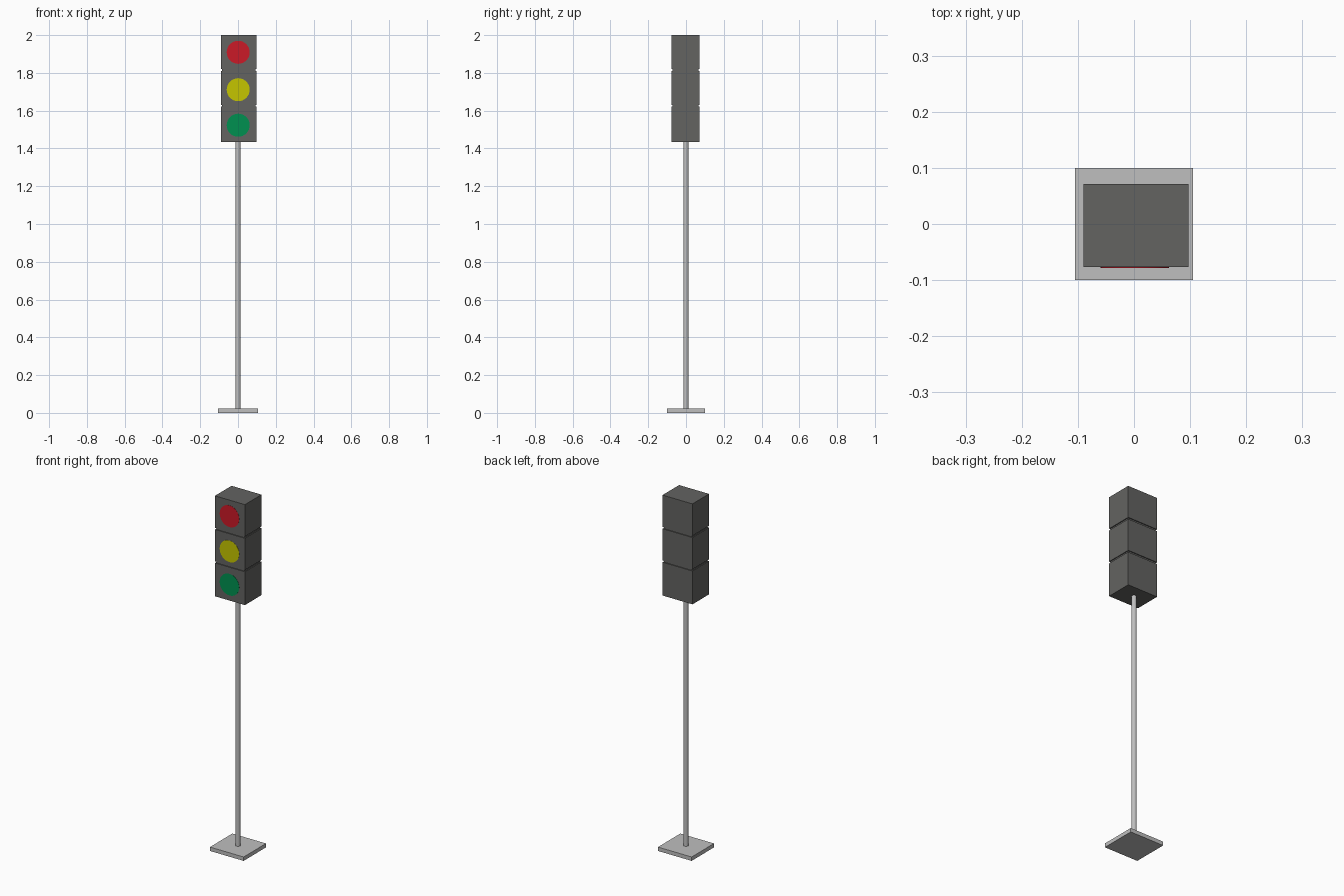
import bpy, math

if "Cube" in bpy.data.objects:
    bpy.data.objects.remove(bpy.data.objects["Cube"])


def material(name, rgb):
    m = bpy.data.materials.new(name)
    m.diffuse_color = (*rgb, 1)
    m.use_nodes = True
    m.node_tree.nodes["Principled BSDF"].inputs["Base Color"].default_value = m.diffuse_color
    return m


GREY = material("light grey metal", (0.52, 0.52, 0.52))
DARK = material("dark grey housing", (0.125, 0.125, 0.12))
RED = material("red lens", (0.60, 0.01, 0.02))
YELLOW = material("yellow lens", (0.56, 0.56, 0.0))
GREEN = material("green lens", (0.0, 0.28, 0.08))


def finish(name, mat):
    ob = bpy.context.object
    ob.name = name
    ob.data.materials.append(mat)
    return ob


def box(name, mat, x0, x1, y0, y1, z0, z1):
    bpy.ops.mesh.primitive_cube_add(
        size=1, location=((x0 + x1) / 2, (y0 + y1) / 2, (z0 + z1) / 2))
    ob = finish(name, mat)
    ob.scale = (x1 - x0, y1 - y0, z1 - z0)
    bpy.ops.object.transform_apply(location=False, rotation=False, scale=True)


def cylinder(name, mat, r, depth, loc, sides, rot=(0, 0, 0)):
    bpy.ops.mesh.primitive_cylinder_add(
        vertices=sides, radius=r, depth=depth, location=loc, rotation=rot)
    finish(name, mat)
    bpy.ops.object.shade_smooth_by_angle(angle=math.radians(35))


# base plate and pole
box("base_plate", GREY, -0.105, 0.105, -0.1, 0.1, 0, 0.022)
cylinder("pole", GREY, 0.0135, 1.42, (0, 0, 0.73), 16)

# three housings, each with a flat round lens
X0, X1, Y0, Y1 = -0.09, 0.097, -0.077, 0.071
LAMPS = [("green", GREEN, 1.433, 1.621, 1.523),
         ("yellow", YELLOW, 1.631, 1.810, 1.711),
         ("red", RED, 1.820, 2.0, 1.909)]
for name, mat, z0, z1, zc in LAMPS:
    box(name + "_housing", DARK, X0, X1, Y0, Y1, z0, z1)
    cylinder(name + "_lens", mat, 0.061, 0.006, (0.001, Y0 + 0.002, zc), 32,
             (math.pi / 2, 0, 0))

# slightly recessed joints between the housings
for i, (z0, z1) in enumerate([(1.621, 1.631), (1.810, 1.820)]):
    d = 0.005
    box(f"joint_{i + 1}", DARK, X0 + d, X1 - d, Y0 + d, Y1 - d, z0, z1)
